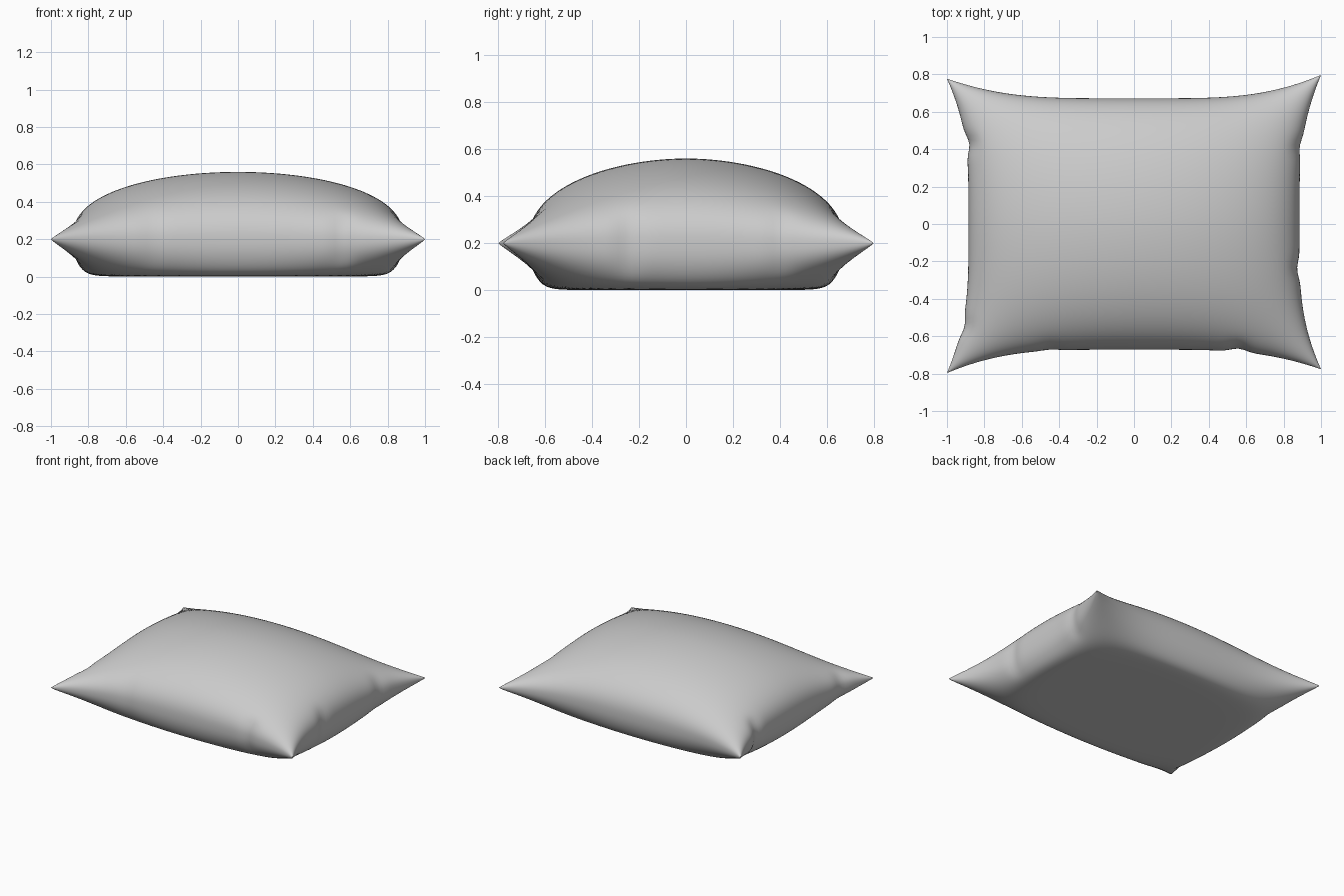
import bpy, bmesh, math

if "Cube" in bpy.data.objects:
    bpy.data.objects.remove(bpy.data.objects["Cube"])

N = 72                       # grid cells per side
HX, HY = 0.885, 0.672        # half sizes at the middle of each edge
SEAM_Z, TOP, DROP = 0.20, 0.36, 0.40

# small creases along the seam: (x, y, depth)
CREASES = [(-0.89, 0.43, 0.02), (0.89, 0.41, 0.012), (0.90, -0.24, 0.015),
           (0.56, -0.68, 0.018), (-0.91, -0.55, 0.014), (-0.45, -0.67, 0.006)]


def plan(u, v):
    """Outline with concave edges and pulled-out corners."""
    x = u * (HX + 0.115 * abs(v) ** 4.2 * abs(u) ** 3)
    y = v * (HY + 0.115 * abs(u) ** 4.5 * abs(v) ** 3) + 0.01 * u ** 5 * v ** 4
    for cx, cy, d in CREASES:
        g = d * math.exp(-((x - cx) ** 2 + (y - cy) ** 2) / 0.003)
        if abs(cx) > 0.8:
            x -= math.copysign(g, cx)
        else:
            y -= math.copysign(g, cy)
    return x, y


def puff(u, v):
    fu = max(0.0, 1 - u * u) ** 0.41
    fv = max(0.0, 1 - abs(v) ** 1.9) ** 0.44
    return fu * fv


def height(u, v, side):
    p = puff(u, v)
    if side > 0:
        return SEAM_Z + TOP * p
    t = DROP * p / SEAM_Z    # underside is flattened on the ground
    return SEAM_Z * (1 - t / (1 + t ** 8) ** 0.125)


# pillow: puffed top and flattened underside joined at the seam
bm = bmesh.new()
steps = [math.sin((i / N - 0.5) * math.pi) for i in range(N + 1)]
for side in (1, -1):
    rows = [[bm.verts.new((*plan(u, v), height(u, v, side))) for u in steps]
            for v in steps]
    for j in range(N):
        for i in range(N):
            quad = [rows[j][i], rows[j][i + 1], rows[j + 1][i + 1], rows[j + 1][i]]
            bm.faces.new(quad if side > 0 else quad[::-1])
seam = [v for v in bm.verts if abs(v.co.z - SEAM_Z) < 1e-5]
bmesh.ops.remove_doubles(bm, verts=seam, dist=1e-5)
bmesh.ops.recalc_face_normals(bm, faces=bm.faces)
for f in bm.faces:
    f.smooth = True
mesh = bpy.data.meshes.new("pillow")
bm.to_mesh(mesh)
bm.free()
pillow = bpy.data.objects.new("pillow", mesh)
bpy.context.collection.objects.link(pillow)
